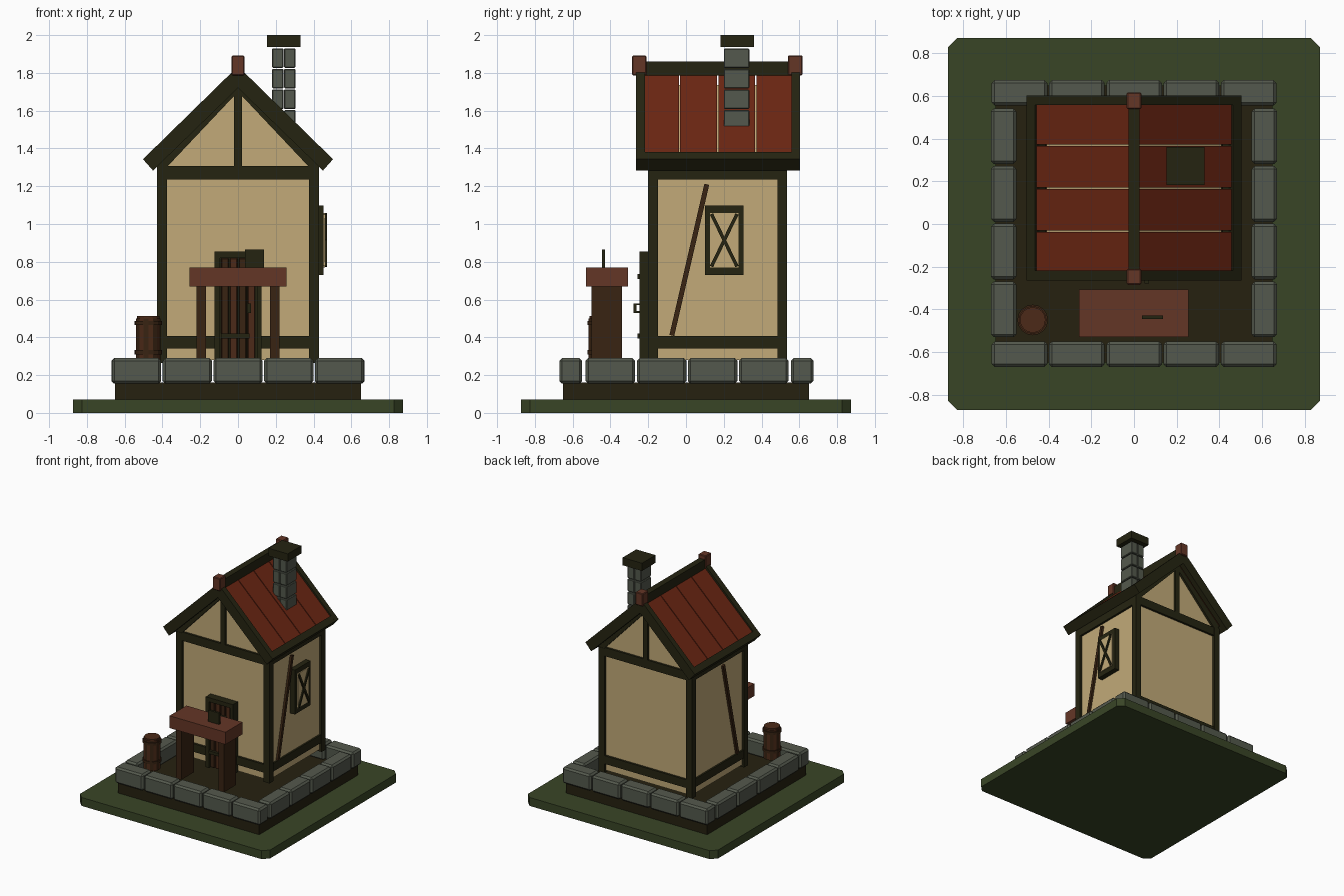
import bpy, bmesh, math
from mathutils import Matrix, Vector

if "Cube" in bpy.data.objects:
    bpy.data.objects.remove(bpy.data.objects["Cube"])


def material(name, r, g, b):
    m = bpy.data.materials.new(name)
    m.diffuse_color = [((c / 255 + 0.055) / 1.055) ** 2.4 for c in (r, g, b)] + [1]
    m.use_nodes = True
    m.node_tree.nodes["Principled BSDF"].inputs["Base Color"].default_value = m.diffuse_color
    return m


GRASS = material("grass green", 57, 69, 38)
SOIL = material("dark soil", 38, 33, 16)
STONE = material("grey stone", 84, 89, 77)
WALL = material("tan plaster", 194, 170, 120)
DARK = material("dark timber", 37, 36, 17)
ROOF = material("roof red", 108, 38, 19)
RED = material("red brown wood", 100, 54, 38)
BROWN = material("dark brown wood", 56, 35, 18)
STAVE = material("stave brown", 76, 42, 24)


def finish(name, bm, mats):
    bmesh.ops.recalc_face_normals(bm, faces=bm.faces)
    me = bpy.data.meshes.new(name)
    bm.to_mesh(me)
    bm.free()
    for m in mats:
        me.materials.append(m)
    ob = bpy.data.objects.new(name, me)
    bpy.context.collection.objects.link(ob)
    return ob


def box(name, x, y, z, mat, bevel=0.0, rot=None):
    """Box from (min, max) ranges, optionally rotated about its middle."""
    bm = bmesh.new()
    bmesh.ops.create_cube(bm, size=1)
    mid = Vector([(r[0] + r[1]) / 2 for r in (x, y, z)])
    size = [r[1] - r[0] for r in (x, y, z)]
    bmesh.ops.scale(bm, vec=size, verts=bm.verts)
    if bevel:
        bmesh.ops.bevel(bm, geom=bm.edges[:], offset=bevel, segments=1, affect='EDGES')
    bmesh.ops.transform(bm, matrix=Matrix.Translation(mid) @ (rot or Matrix()), verts=bm.verts)
    return finish(name, bm, [mat])


def prism(name, pts, y0, y1, mat, side=1):
    """Extrude an x-z outline along y; side=-1 mirrors it in x."""
    bm = bmesh.new()
    face = bm.faces.new([bm.verts.new((side * px, y0, pz)) for px, pz in pts])
    ext = bmesh.ops.extrude_face_region(bm, geom=[face])
    moved = [v for v in ext["geom"] if isinstance(v, bmesh.types.BMVert)]
    bmesh.ops.translate(bm, vec=(0, y1 - y0, 0), verts=moved)
    return finish(name, bm, [mat])


def strut(name, a, b, x, width, mat):
    """Flat timber in a y-z plane from a to b."""
    dy, dz = b[0] - a[0], b[1] - a[1]
    length = math.hypot(dy, dz)
    my, mz = (a[0] + b[0]) / 2, (a[1] + b[1]) / 2
    box(name, x, (my - width / 2, my + width / 2), (mz - length / 2, mz + length / 2), mat,
        rot=Matrix.Rotation(math.atan2(-dy, dz), 4, 'X'))


# Ground slab with cut corners
bm = bmesh.new()
bmesh.ops.create_cube(bm, size=1)
bmesh.ops.scale(bm, vec=(1.746, 1.746, 0.07), verts=bm.verts)
bmesh.ops.translate(bm, vec=(0, 0, 0.035), verts=bm.verts)
upright = [e for e in bm.edges if abs(e.verts[0].co.z - e.verts[1].co.z) > 0.01]
bmesh.ops.bevel(bm, geom=upright, offset=0.046, segments=1, affect='EDGES')
finish("grass_base", bm, [GRASS])
box("soil_platform", (-0.65, 0.65), (-0.65, 0.65), (0.07, 0.16), SOIL)

# Stone border
P = 0.2686
for i in range(5):
    x0 = -0.671 + i * P
    for nm, y in (("front", (-0.671, -0.55)), ("back", (0.555, 0.675))):
        box(f"{nm}_stone_{i}", (x0 + 0.004, x0 + P - 0.004), y, (0.155, 0.29), STONE, 0.014)
for i in range(4):
    y0 = -0.535 + i * 0.2705
    for nm, s in (("left", -1), ("right", 1)):
        box(f"{nm}_stone_{i}", sorted((s * 0.552, s * 0.671)),
            (y0 + 0.004, y0 + 0.266), (0.155, 0.29), STONE, 0.014)

# House body
prism("house_walls", [(-0.41, 0.28), (0.41, 0.28), (0.41, 1.33), (0, 1.735), (-0.41, 1.33)],
      -0.18, 0.515, WALL)

# Timber frame
for s in (-1, 1):
    sx = sorted((s * 0.375, s * 0.43))
    for nm, y in (("front", (-0.2, -0.148)), ("back", (0.485, 0.535))):
        box(f"{nm}_post", sx, y, (0.265, 1.3), DARK)
    box("side_sill", sorted((s * 0.38, s * 0.424)), (-0.16, 0.5), (0.34, 0.408), DARK)
    box("side_top_beam", sorted((s * 0.38, s * 0.428)), (-0.19, 0.525), (1.236, 1.31), DARK)
    strut("side_brace", (-0.075, 0.41), (0.11, 1.21), sorted((s * 0.4, s * 0.428)), 0.026, BROWN)
for nm, y in (("front", (-0.198, -0.16)), ("back", (0.495, 0.533))):
    box(f"{nm}_sill", (-0.39, 0.39), y, (0.34, 0.408), DARK)
    box(f"{nm}_top_beam", (-0.43, 0.43), y, (1.236, 1.307), DARK)
    box(f"{nm}_gable_post", (-0.02, 0.02), y, (1.3, 1.73), DARK)
    for s in (-1, 1):
        prism(f"{nm}_gable_rafter", [(0, 1.76), (0.43, 1.34), (0.43, 1.3), (0.378, 1.3), (0, 1.7)],
              y[0], y[1], DARK, s)

# Roof: four planks a side, bargeboards, eaves and ridge
for s in (-1, 1):
    for i in range(4):
        y0 = -0.235 + i * 0.2015
        prism(f"roof_plank_{i}", [(0, 1.81), (0.48, 1.35), (0.45, 1.315), (0, 1.755)],
              y0 + 0.003, y0 + 0.198, ROOF, s)
    for nm, y in (("front", (-0.265, -0.217)), ("back", (0.558, 0.603))):
        prism(f"{nm}_bargeboard", [(0, 1.835), (0.503, 1.343), (0.45, 1.283), (0, 1.72)],
              y[0], y[1], DARK, s)
    prism("eave_beam", [(0.465, 1.38), (0.503, 1.343), (0.45, 1.283), (0.415, 1.325)],
          -0.25, 0.59, DARK, s)
box("ridge_beam", (-0.026, 0.026), (-0.265, 0.6), (1.785, 1.86), DARK)
for y in ((-0.285, -0.21), (0.54, 0.617)):
    box("ridge_end_block", (-0.034, 0.034), y, (1.787, 1.892), RED, 0.005)

# Chimney
for row in range(4):
    z0 = 1.5 + row * 0.109
    for x in ((0.18, 0.2415), (0.2435, 0.305)):
        box(f"chimney_stone_{row}", x, (0.2, 0.335), (z0, z0 + 0.103), STONE, 0.005)
box("chimney_cap", (0.153, 0.33), (0.182, 0.36), (1.936, 2.0), DARK)

# Door
for x in ((-0.125, -0.095), (0.1, 0.125)):
    box("door_frame_side", x, (-0.245, -0.18), (0.27, 0.855), DARK)
box("door_frame_top", (-0.125, 0.125), (-0.245, -0.18), (0.82, 0.855), DARK)
box("door_back", (-0.1, 0.105), (-0.21, -0.18), (0.27, 0.825), DARK)
for i in range(4):
    x0 = -0.09 + i * 0.047
    box(f"door_plank_{i}", (x0, x0 + 0.04), (-0.235, -0.2), (0.275, 0.82),
        STAVE if i % 2 else BROWN, 0.004)
for z in ((0.395, 0.42), (0.71, 0.735)):
    box("door_strap", (-0.09, 0.06), (-0.256, -0.23), z, DARK)
box("door_handle", (0.05, 0.07), (-0.278, -0.262), (0.53, 0.58), DARK)
for z in ((0.53, 0.54), (0.57, 0.58)):
    box("handle_mount", (0.05, 0.07), (-0.27, -0.23), z, DARK)

# Right side window
for y in ((0.1, 0.128), (0.277, 0.305)):
    box("window_frame_side", (0.4, 0.453), y, (0.73, 1.098), DARK)
for z in ((0.73, 0.77), (1.058, 1.098)):
    box("window_frame_rail", (0.4, 0.453), (0.1, 0.305), z, DARK)
box("window_pane", (0.41, 0.46), (0.128, 0.277), (0.77, 1.058), WALL)
for a, b in (((0.135, 0.775), (0.27, 1.053)), ((0.27, 0.775), (0.135, 1.053))):
    strut("window_cross_bar", a, b, (0.45, 0.47), 0.018, DARK)

# Table with a small upright board
box("table_top", (-0.258, 0.256), (-0.53, -0.308), (0.668, 0.77), RED)
for x in ((-0.22, -0.17), (0.17, 0.22)):
    box("table_leg", x, (-0.5, -0.338), (0.25, 0.67), BROWN)
box("table_board", (0.038, 0.137), (-0.446, -0.428), (0.77, 0.865), DARK)


# Barrel: alternating staves, bands and lid
def disc(name, r, z0, z1, mats, n=16):
    bm = bmesh.new()
    bmesh.ops.create_cone(bm, cap_ends=True, segments=n, radius1=r, radius2=r, depth=z1 - z0)
    bmesh.ops.translate(bm, vec=(-0.475, -0.45, (z0 + z1) / 2), verts=bm.verts)
    sides = [f for f in bm.faces if len(f.verts) == 4]
    for f in sides:
        c = f.calc_center_median()
        a = math.atan2(c.y + 0.45, c.x + 0.475) % math.tau
        f.material_index = int(a / math.tau * n) % len(mats)
    finish(name, bm, mats)


disc("barrel_body", 0.065, 0.25, 0.5, [STAVE, BROWN])
disc("barrel_lid", 0.06, 0.49, 0.512, [STAVE])
for z in (0.31, 0.465):
    disc("barrel_band", 0.072, z, z + 0.022, [BROWN])
